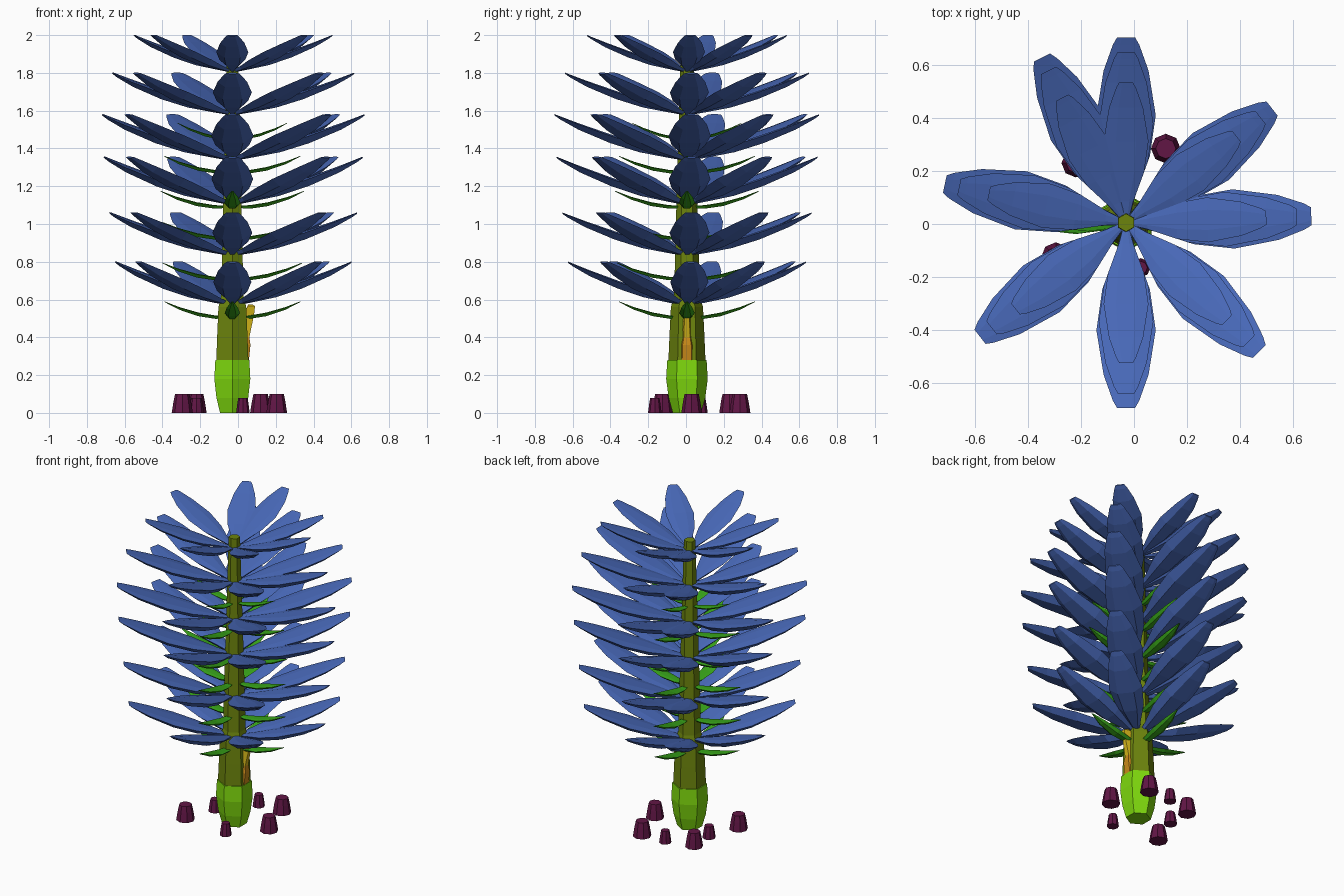
import bpy, bmesh
from math import sin, cos, pi, radians
from mathutils import Vector

if "Cube" in bpy.data.objects:
    bpy.data.objects.remove(bpy.data.objects["Cube"])

CX, CY = -0.03, 0.005  # trunk axis


def material(name, rgb):
    m = bpy.data.materials.new(name)
    m.diffuse_color = (*rgb, 1)
    m.use_nodes = True
    m.node_tree.nodes["Principled BSDF"].inputs["Base Color"].default_value = m.diffuse_color
    return m


BLUE = material("blue_leaf", (0.065, 0.14, 0.48))
GREEN = material("green_leaf", (0.04, 0.38, 0.01))
OLIVE = material("olive_stem", (0.15, 0.23, 0.004))
LIME = material("lime_base", (0.21, 0.69, 0.004))
PURPLE = material("purple_stub", (0.12, 0.008, 0.06))
YELLOW = material("yellow_bud", (0.69, 0.48, 0.01))
ORANGE = material("orange_bud", (0.6, 0.26, 0.01))


def loft(bm, rings):
    """Bridge equal-sized point rings and cap both ends."""
    vs = [[bm.verts.new(p) for p in r] for r in rings]
    n = len(vs[0])
    for a, b in zip(vs, vs[1:]):
        for i in range(n):
            j = (i + 1) % n
            bm.faces.new((a[i], a[j], b[j], b[i]))
    bm.faces.new(vs[0][::-1])
    bm.faces.new(vs[-1])


def finish(bm, name, mat):
    bmesh.ops.recalc_face_normals(bm, faces=bm.faces[:])
    me = bpy.data.meshes.new(name)
    bm.to_mesh(me)
    bm.free()
    me.materials.append(mat)
    ob = bpy.data.objects.new(name, me)
    bpy.context.collection.objects.link(ob)


def turned(name, profile, sides, x, y, mat):
    """Faceted column from (z, radius) pairs."""
    bm = bmesh.new()
    loft(bm, [[(x + r * cos(2 * pi * i / sides + pi / 2),
                y + r * sin(2 * pi * i / sides + pi / 2), z)
               for i in range(sides)] for z, r in profile])
    finish(bm, name, mat)


def leaf_whorl(name, angles, z0, reach, rise, stations, scale, mat):
    """Ring of leaves; stations are (fraction, half width, thickness, sag)."""
    bm = bmesh.new()
    for a in angles:
        out = Vector((cos(radians(a)), sin(radians(a)), 0))
        side = Vector((-out.y, out.x, 0))
        rings = []
        for f, w, t, sag in stations:
            c = Vector((CX, CY, z0 + rise * f - sag * scale)) + out * (f * reach)
            w, t = w * scale, t * scale
            section = [(1, 0), (0.45, 0.15), (-0.45, 0.15), (-1, 0),
                       (-0.5, -0.75), (0.5, -0.75)]
            rings.append([c + side * (w * u) + Vector((0, 0, t * v))
                          for u, v in section])
        loft(bm, rings)
    finish(bm, name, mat)


# Stem and swollen base
turned("base", [(0, 0.075), (0.08, 0.097), (0.18, 0.11), (0.28, 0.104)], 6, CX, CY, LIME)
turned("stem", [(0.28, 0.098), (0.42, 0.092), (0.56, 0.085), (0.62, 0.068),
                (1.1, 0.056), (1.88, 0.034)], 6, CX, CY, OLIVE)

# Blue leaf tiers
blue_angles = [2, 38, 90, 117, 168, 218, 270, 316]
blue_shape = [(0.03, 0.014, 0.02, 0), (0.15, 0.036, 0.03, 0.006),
              (0.36, 0.09, 0.05, 0.012), (0.58, 0.112, 0.052, 0.014),
              (0.82, 0.085, 0.038, 0.01), (0.96, 0.05, 0.018, 0.003),
              (1.0, 0.034, 0.008, 0)]
blue_tiers = [(0.575, 0.63, 0.225), (0.84, 0.66, 0.22), (1.11, 0.69, 0.245),
              (1.345, 0.70, 0.235), (1.585, 0.645, 0.215), (1.81, 0.53, 0.19)]
for k, (z, r, rise) in enumerate(blue_tiers):
    leaf_whorl(f"blue_leaf_tier_{k + 1}", blue_angles, z, r, rise,
               blue_shape, r / 0.7, BLUE)

# Small green leaf tiers
green_shape = [(0.05, 0.01, 0.012, 0), (0.25, 0.03, 0.02, 0.014),
               (0.5, 0.042, 0.022, 0.02), (0.78, 0.03, 0.016, 0.014),
               (1.0, 0.004, 0.004, 0)]
green_tiers = [(0.505, 0.36), (0.71, 0.37), (0.925, 0.37), (1.09, 0.38),
               (1.275, 0.36), (1.45, 0.29)]
for k, (z, r) in enumerate(green_tiers):
    leaf_whorl(f"green_leaf_tier_{k + 1}", [0, 90, 180, 270], z, r, 0.085,
               green_shape, r / 0.37, GREEN)


# Bud on the right side of the stem: (z, inner x, outer x, half width)
def bud(name, sections, mat):
    bm = bmesh.new()
    loft(bm, [[(a, CY - w, z), (b, CY - w * 0.6, z), (b, CY + w * 0.6, z), (a, CY + w, z)]
              for z, a, b, w in sections])
    finish(bm, name, mat)


bud("bud_lower", [(0.28, 0.03, 0.058, 0.042), (0.36, 0.03, 0.066, 0.038),
                  (0.40, 0.03, 0.06, 0.028)], ORANGE)
bud("bud_upper", [(0.40, 0.03, 0.06, 0.028), (0.52, 0.035, 0.085, 0.02),
                  (0.565, 0.05, 0.09, 0.024), (0.575, 0.055, 0.075, 0.016)], YELLOW)

# Stubs scattered on the ground: (x, y, radius, height)
stubs = [(0.205, 0.03, 0.055, 0.1), (0.12, 0.285, 0.056, 0.1),
         (-0.045, 0.28, 0.037, 0.08), (-0.22, 0.23, 0.054, 0.1),
         (0.026, -0.165, 0.036, 0.08), (-0.22, 0.075, 0.04, 0.08),
         (-0.295, -0.125, 0.056, 0.1)]
for k, (x, y, r, h) in enumerate(stubs):
    turned(f"ground_stub_{k + 1}", [(0, r), (h * 0.6, r * 0.83), (h, r * 0.68)],
           8, x, y, PURPLE)
